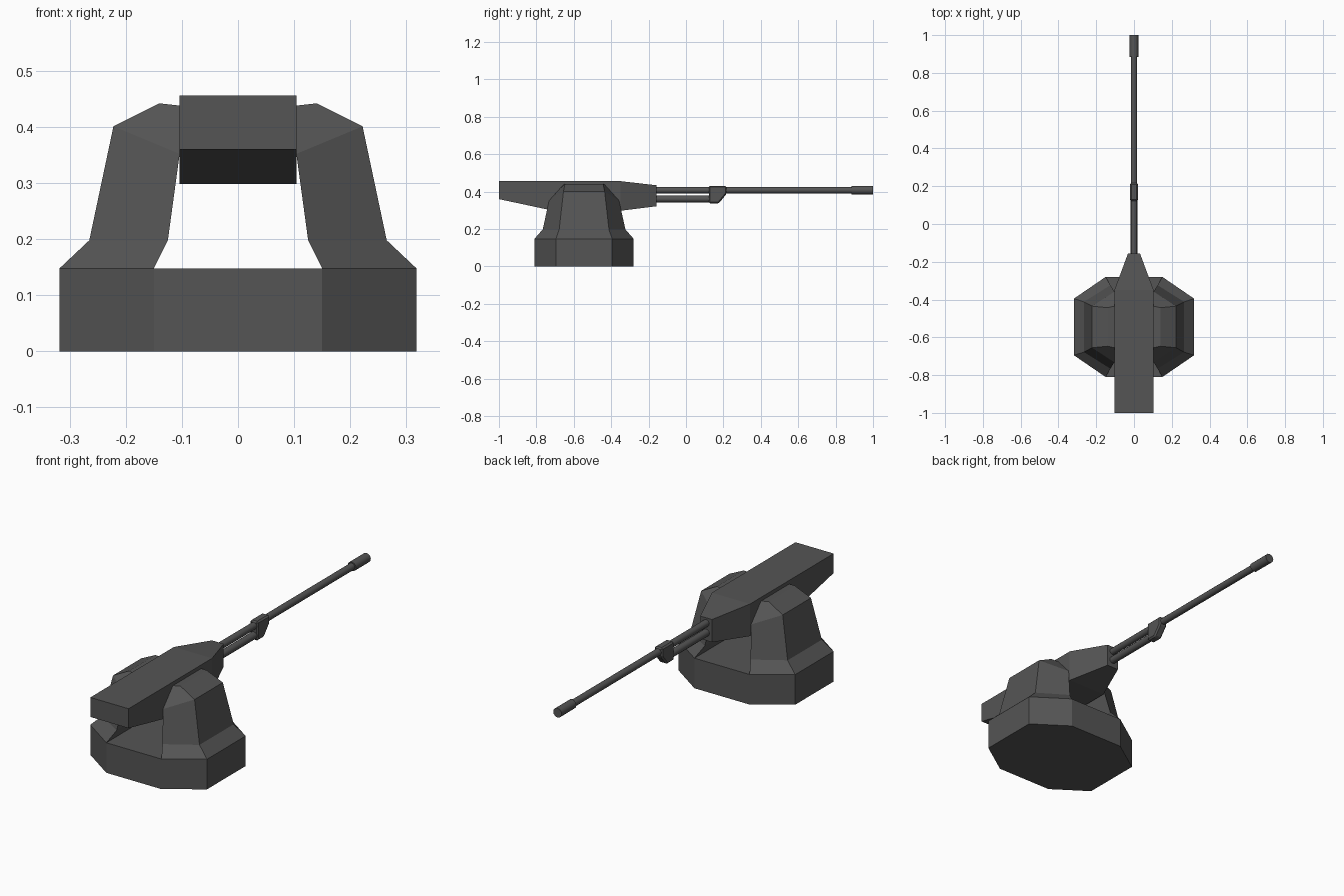
import bpy, bmesh, math

if "Cube" in bpy.data.objects:
    bpy.data.objects.remove(bpy.data.objects["Cube"])

mat = bpy.data.materials.new("dark_grey")
mat.diffuse_color = (0.09, 0.09, 0.09, 1)
mat.use_nodes = True
mat.node_tree.nodes["Principled BSDF"].inputs["Base Color"].default_value = mat.diffuse_color
CY = -0.545  # pedestal centre


def finish(name, bm):
    bmesh.ops.recalc_face_normals(bm, faces=bm.faces)
    me = bpy.data.meshes.new(name)
    bm.to_mesh(me)
    bm.free()
    me.materials.append(mat)
    ob = bpy.data.objects.new(name, me)
    bpy.context.collection.objects.link(ob)
    return ob


def loft(name, rings):
    """Skin a list of equal-length vertex rings and cap both ends."""
    bm = bmesh.new()
    rows = [[bm.verts.new(p) for p in r] for r in rings]
    n = len(rows[0])
    for a, b in zip(rows, rows[1:]):
        for i in range(n):
            j = (i + 1) % n
            bm.faces.new((a[i], a[j], b[j], b[i]))
    bm.faces.new(rows[0])
    bm.faces.new(rows[-1])
    return finish(name, bm)


def tube(name, z, r, y0, y1, sides=12):
    ring = [(r * math.cos(2 * math.pi * i / sides), z + r * math.sin(2 * math.pi * i / sides))
            for i in range(sides)]
    ob = loft(name, [[(x, y, zz) for x, zz in ring] for y in (y0, y1)])
    for p in ob.data.polygons:
        p.use_smooth = len(p.vertices) == 4
    return ob


# Octagonal base
half = [(0.15, -0.265), (0.318, -0.15), (0.318, 0.15), (0.15, 0.265)]
octagon = half + [(-x, y) for x, y in reversed(half)]
loft("base", [[(x, CY + y, z) for x, y in octagon] for z in (0, 0.148)])

# Side arms: (inner x, half depth, z), (outer x, half depth, z) per level
levels = [((0.15, 0.265, 0.148), (0.318, 0.15, 0.148)),
          ((0.125, 0.221, 0.198), (0.265, 0.133, 0.198)),
          ((0.104, 0.187, 0.352), (0.222, 0.11, 0.401)),
          ((0.104, 0.11, 0.438), (0.14, 0.102, 0.442))]
for side, s in (("left", -1), ("right", 1)):
    loft(side + "_arm", [[(s * i[0], CY - i[1], i[2]), (s * o[0], CY - o[1], o[2]),
                          (s * o[0], CY + o[1], o[2]), (s * i[0], CY + i[1], i[2])]
                         for i, o in levels])

# Gun housing: y, half width, bottom z, top z
sections = [(-1, 0.104, 0.36, 0.456), (-0.71, 0.104, 0.298, 0.456),
            (-0.35, 0.104, 0.298, 0.456), (-0.157, 0.032, 0.322, 0.434)]
loft("gun_housing", [[(-w, y, b), (w, y, b), (w, y, t), (-w, y, t)] for y, w, b, t in sections])

# Barrel, muzzle and recoil tube
tube("barrel", 0.408, 0.017, -0.17, 0.9)
tube("muzzle", 0.408, 0.023, 0.885, 1.0)
tube("recoil_tube", 0.361, 0.018, -0.17, 0.14)

# Bracket joining the two tubes
side = [(0.122, 0.337), (0.175, 0.337), (0.217, 0.388), (0.217, 0.431), (0.122, 0.431)]
bracket = loft("barrel_bracket", [[(x, y, z) for y, z in side] for x in (-0.021, 0.021)])
bev = bracket.modifiers.new("chamfer", "BEVEL")
bev.width = 0.007
bev.segments = 1
